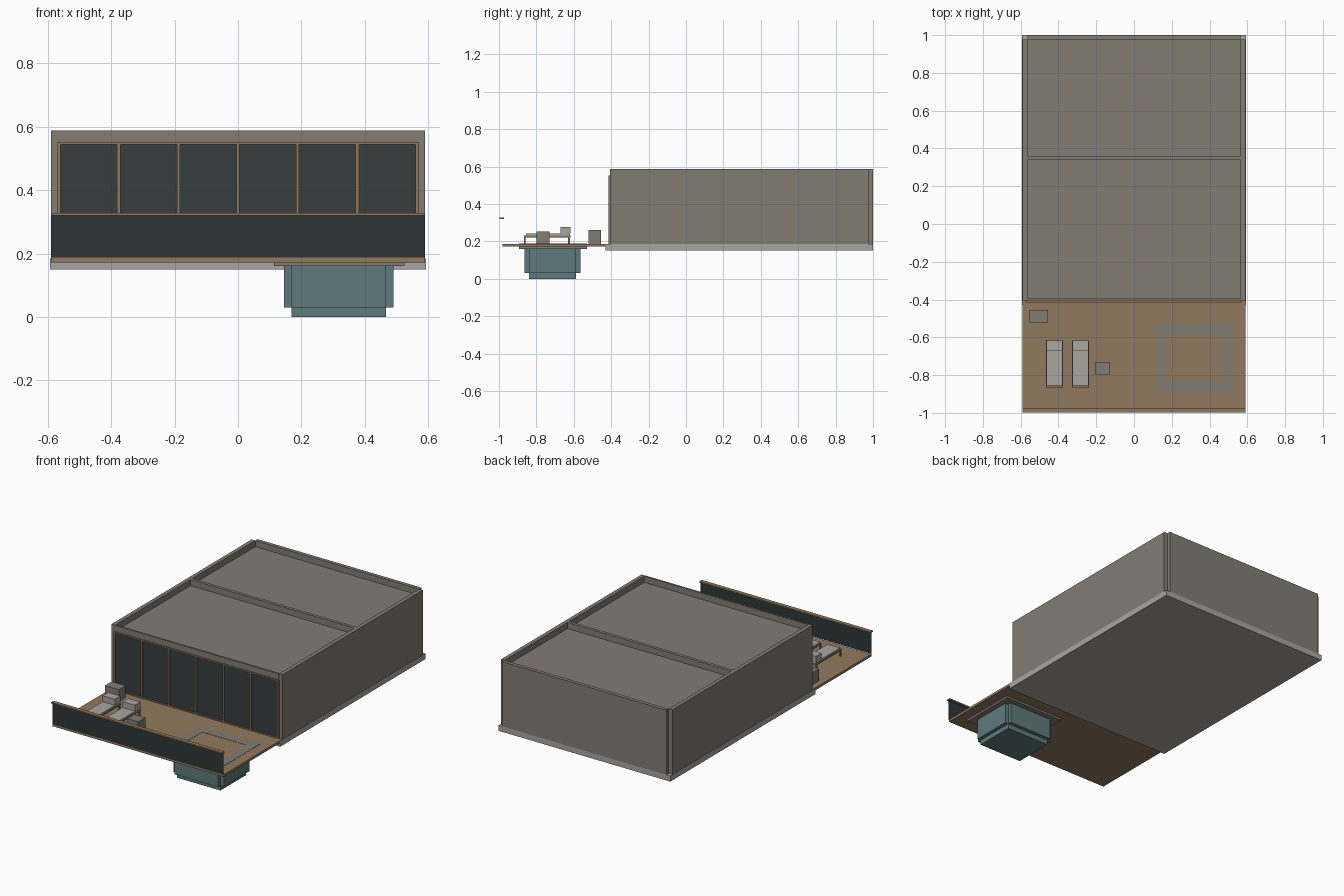
import bpy

if "Cube" in bpy.data.objects:
    bpy.data.objects.remove(bpy.data.objects["Cube"])


def material(name, rgb):
    m = bpy.data.materials.new(name)
    m.diffuse_color = (*rgb, 1)
    m.use_nodes = True
    m.node_tree.nodes["Principled BSDF"].inputs["Base Color"].default_value = m.diffuse_color
    return m


WALL = material("warm_grey", (0.225, 0.205, 0.175))
LIGHT = material("light_grey", (0.39, 0.38, 0.35))
WOOD = material("brown_wood", (0.285, 0.195, 0.115))
TEAL = material("teal", (0.115, 0.195, 0.20))
PANE = material("window_glass", (0.038, 0.047, 0.047))
GUARD = material("guard_glass", (0.026, 0.036, 0.039))


def box(name, x, y, z, mat):
    """Box from (min, max) ranges on each axis."""
    v = [(a, b, c) for a in x for b in y for c in z]
    f = [(0, 1, 3, 2), (4, 6, 7, 5), (0, 4, 5, 1),
         (2, 3, 7, 6), (0, 2, 6, 4), (1, 5, 7, 3)]
    return add_mesh(name, v, f, mat)


def pane(name, x, y, z, mat):
    """Upright sheet facing the front."""
    v = [(x[0], y, z[0]), (x[1], y, z[0]), (x[1], y, z[1]), (x[0], y, z[1])]
    return add_mesh(name, v, [(0, 1, 2, 3)], mat)


def add_mesh(name, verts, faces, mat):
    me = bpy.data.meshes.new(name)
    me.from_pydata(verts, [], faces)
    me.materials.append(mat)
    ob = bpy.data.objects.new(name, me)
    bpy.context.collection.objects.link(ob)
    return ob


def around(name, x, y, z, t, mat):
    """Four plates standing outside a rectangle, leaving notched corners."""
    box(name + "_left", (x[0] - t, x[0]), y, z, mat)
    box(name + "_right", (x[1], x[1] + t), y, z, mat)
    box(name + "_front", x, (y[0] - t, y[0]), z, mat)
    box(name + "_back", x, (y[1], y[1] + t), z, mat)


# House: slab, walls and sunken roofs
WX, TOP, FLOOR = 0.565, 0.588, 0.187
box("floor_slab", (-0.592, 0.592), (-0.43, 1.0), (0.15, 0.185), LIGHT)
for side, s in (("left", -1), ("right", 1)):
    xs = sorted((s * WX, s * 0.59))
    box("side_wall_" + side, xs, (-0.405, 0.977), (0.185, TOP), WALL)
box("back_wall", (-WX, WX), (0.977, 1.0), (0.185, TOP), WALL)
box("middle_wall", (-WX, WX), (0.34, 0.36), (0.185, TOP), WALL)
box("front_fascia", (-WX, WX), (-0.407, -0.395), (0.55, TOP), WALL)
box("front_roof", (-WX, WX), (-0.395, 0.34), (0.53, 0.55), WALL)
box("back_roof", (-WX, WX), (0.36, 0.977), (0.53, 0.55), WALL)

# Window front: posts, rails and panes
FY = (-0.415, -0.403)
step = 2 * 0.564 / 6
for i in range(7):
    x = -0.564 + i * step
    box(f"window_post_{i}", (x - 0.005, x + 0.005), FY, (FLOOR, 0.55), WOOD)
    if i < 6:
        pane(f"window_pane_{i}", (x + 0.005, x + step - 0.005), -0.408,
             (FLOOR, 0.545), PANE)
box("window_top_rail", (-0.569, 0.569), FY, (0.543, 0.551), WOOD)
box("window_bottom_rail", (-0.569, 0.569), FY, (FLOOR, 0.194), WOOD)

# Terrace deck and glass guard
box("deck", (-0.59, 0.59), (-0.982, -0.405), (0.172, FLOOR), WOOD)
pane("guard_pane", (-0.59, 0.59), -0.986, (FLOOR, 0.322), GUARD)
box("guard_handrail", (-0.59, 0.59), (-0.998, -0.974), (0.32, 0.328), WOOD)

# Hot tub hanging below the deck
TX, TY = (0.168, 0.467), (-0.84, -0.588)
box("tub_floor", TX, TY, (0.0, 0.03), TEAL)
around("tub_wall", TX, TY, (0.03, 0.165), 0.023, TEAL)
# Rim ring, flush with the deck top
RZ = (0.16, 0.1885)
box("tub_rim_left", (0.113, 0.165), (-0.893, -0.53), RZ, WALL)
box("tub_rim_right", (0.473, 0.525), (-0.893, -0.53), RZ, WALL)
box("tub_rim_front", (0.165, 0.473), (-0.893, -0.835), RZ, WALL)
box("tub_rim_back", (0.165, 0.473), (-0.588, -0.53), RZ, WALL)

# Sun loungers
for n, x0 in enumerate((-0.466, -0.328)):
    x1 = x0 + 0.09
    box(f"lounger_frame_{n}", (x0, x1), (-0.867, -0.617), (0.222, 0.231), WOOD)
    box(f"lounger_cushion_{n}", (x0 + 0.002, x1 - 0.002), (-0.855, -0.619),
        (0.231, 0.241), LIGHT)
    box(f"lounger_pillow_{n}", (x0 + 0.003, x1 - 0.003), (-0.672, -0.617),
        (0.241, 0.278), LIGHT)
    for j, lx in enumerate((x0, x1 - 0.009)):
        for k, ly in enumerate((-0.867, -0.630)):
            box(f"lounger_leg_{n}_{j}{k}", (lx, lx + 0.009), (ly, ly + 0.009),
                (FLOOR, 0.222), WOOD)

# Side tables
box("large_side_table", (-0.552, -0.456), (-0.522, -0.455), (FLOOR, 0.26), WALL)
box("small_side_table", (-0.203, -0.128), (-0.80, -0.73), (FLOOR, 0.254), WALL)
